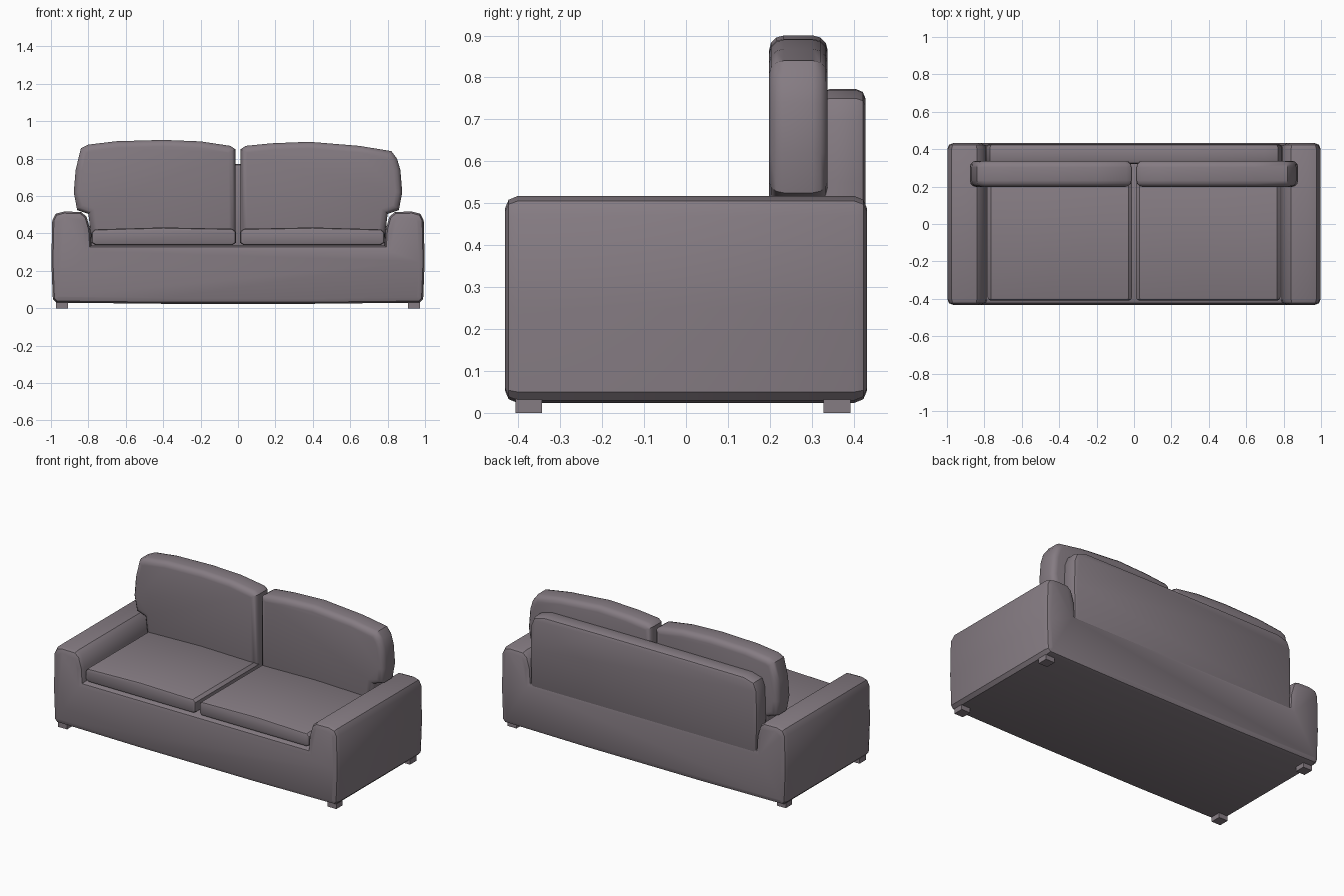
import bpy, bmesh, math
from mathutils import Vector

if "Cube" in bpy.data.objects:
    bpy.data.objects.remove(bpy.data.objects["Cube"])


def material(name, rgb):
    m = bpy.data.materials.new(name)
    m.diffuse_color = (*rgb, 1)
    m.use_nodes = True
    m.node_tree.nodes["Principled BSDF"].inputs["Base Color"].default_value = m.diffuse_color
    return m


fabric = material("mauve grey fabric", (0.235, 0.2, 0.225))


def slab(name, profile, y0, y1, bevel, segments=2, angle=35):
    """Extrude an x-z outline from y0 to y1 and soften its front and back rims."""
    bm = bmesh.new()
    front = bm.faces.new([bm.verts.new((x, y0, z)) for x, z in profile])
    out = bmesh.ops.extrude_face_region(bm, geom=[front], use_keep_orig=True)
    for v in out["geom"]:
        if isinstance(v, bmesh.types.BMVert):
            v.co.y = y1
    bmesh.ops.recalc_face_normals(bm, faces=bm.faces)
    if bevel:
        rims = [e for e in bm.edges if abs(e.verts[0].co.y - e.verts[1].co.y) < 1e-5]
        bmesh.ops.bevel(bm, geom=rims, offset=bevel, segments=segments,
                        profile=0.5, affect='EDGES', clamp_overlap=False)
    bmesh.ops.recalc_face_normals(bm, faces=bm.faces)
    mesh = bpy.data.meshes.new(name)
    bm.to_mesh(mesh)
    bm.free()
    mesh.polygons.foreach_set("use_smooth", [True] * len(mesh.polygons))
    mesh.set_sharp_from_angle(angle=math.radians(angle))
    mesh.materials.append(fabric)
    obj = bpy.data.objects.new(name, mesh)
    bpy.context.collection.objects.link(obj)
    return obj


def mirrored(half):
    """Complete a right-hand outline (bottom to top) with its left-hand mirror."""
    return half + [(-x, z) for x, z in reversed(half)]


# Frame: base and both arms in one U-shaped section
slab("frame", mirrored([
    (0.40, 0.024), (0.97, 0.03), (0.99, 0.05), (0.998, 0.25), (0.993, 0.47),
    (0.975, 0.505), (0.93, 0.517), (0.84, 0.515), (0.81, 0.49),
    (0.79, 0.42), (0.785, 0.335)]), -0.432, 0.432, 0.03)

# Low backrest panel behind the cushions
slab("backrest", mirrored([
    (0.79, 0.30), (0.795, 0.55), (0.79, 0.70), (0.77, 0.75), (0.70, 0.77),
    (0.30, 0.772)]), 0.32, 0.428, 0.022)

# Back cushions: outer ends lap over the arms
tops = {
    "left": [(0.84, 0.855), (0.80, 0.875), (0.65, 0.893), (0.40, 0.90), (0.20, 0.892)],
    "right": [(0.85, 0.80), (0.82, 0.84), (0.65, 0.868), (0.38, 0.89), (0.18, 0.882)],
}
for label, sx in (("left", -1), ("right", 1)):
    outline = [(0.012, 0.38), (0.785, 0.38), (0.80, 0.505), (0.86, 0.525),
               (0.878, 0.62), (0.868, 0.74)] + tops[label] + [(0.04, 0.868), (0.014, 0.85)]
    slab(label + " back cushion", [(sx * x, z) for x, z in outline],
         0.198, 0.338, 0.035, 3)

    # Seat cushions: softly crowned pads
    pad = [(0.012, 0.35), (0.03, 0.337), (0.76, 0.337), (0.782, 0.35), (0.782, 0.405),
           (0.765, 0.422), (0.40, 0.432), (0.03, 0.425), (0.012, 0.41)]
    slab(label + " seat cushion", [(sx * x, z) for x, z in pad],
         -0.408, 0.24, 0.014)

    # Short square feet
    for end, y in (("front", -0.375), ("rear", 0.36)):
        foot = [(0.91, 0), (0.972, 0), (0.972, 0.05), (0.91, 0.05)]
        slab(f"{label} {end} foot", [(sx * x, z) for x, z in foot],
             y - 0.032, y + 0.032, 0)
